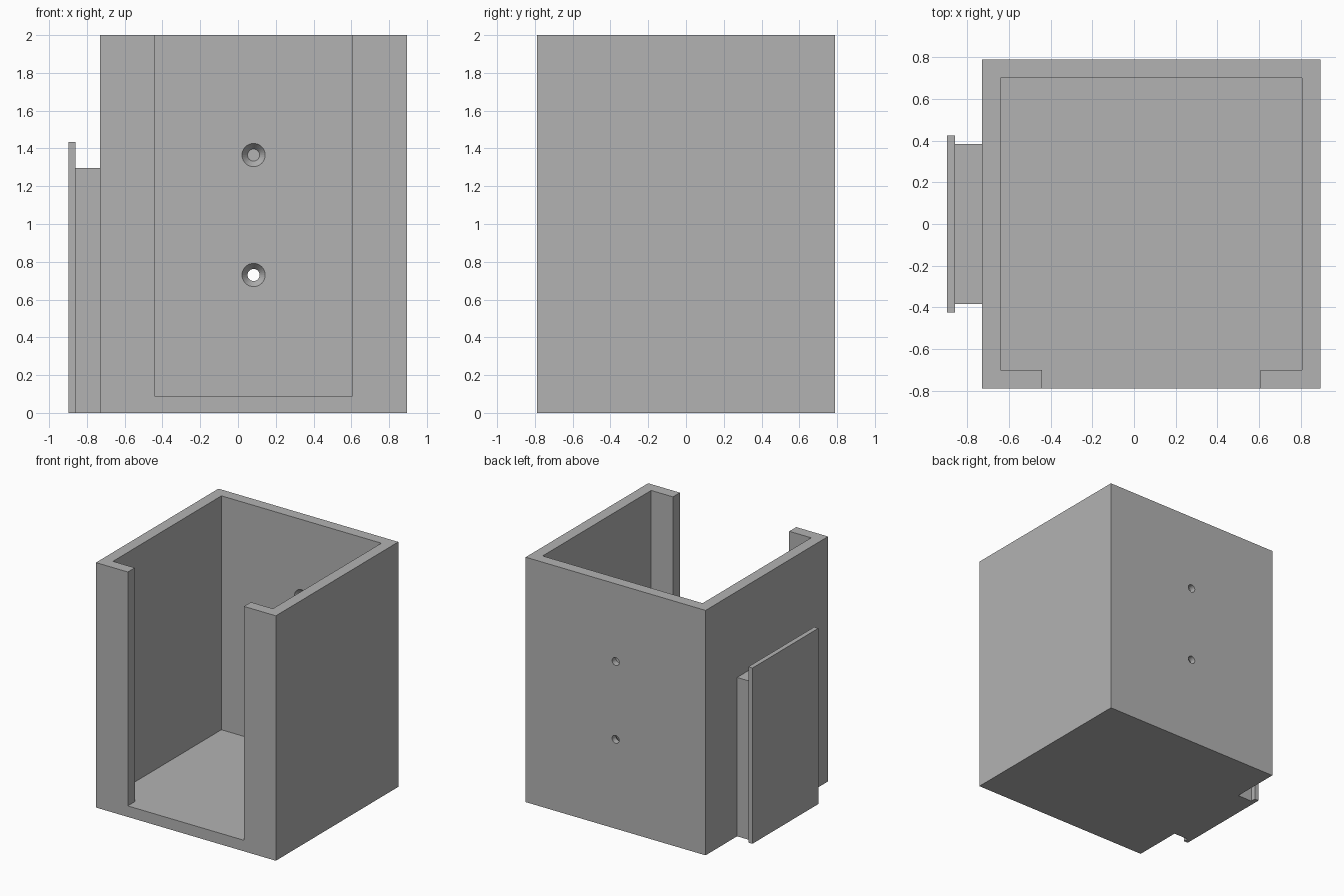
import bpy
import bmesh
from mathutils import Matrix

cube = bpy.data.objects.get("Cube")
if cube:
    bpy.data.objects.remove(cube, do_unlink=True)

# Single grey plastic
grey = bpy.data.materials.new("grey plastic")
grey.use_nodes = True
colour = (0.45, 0.45, 0.45, 1)
grey.diffuse_color = colour
grey.node_tree.nodes["Principled BSDF"].inputs["Base Color"].default_value = colour


def add_object(name, bm):
    mesh = bpy.data.meshes.new(name)
    bmesh.ops.recalc_face_normals(bm, faces=bm.faces)
    bm.to_mesh(mesh)
    bm.free()
    mesh.materials.append(grey)
    obj = bpy.data.objects.new(name, mesh)
    bpy.context.collection.objects.link(obj)
    return obj


def prism(name, outline, z0, z1):
    """Extrude a plan outline from z0 up to z1."""
    bm = bmesh.new()
    base = bm.faces.new([bm.verts.new((x, y, z0)) for x, y in outline])
    top = bmesh.ops.extrude_face_region(bm, geom=[base])["geom"]
    bmesh.ops.translate(bm, vec=(0, 0, z1 - z0),
                        verts=[v for v in top if isinstance(v, bmesh.types.BMVert)])
    return add_object(name, bm)


def rectangle(x0, x1, y0, y1):
    return [(x0, y0), (x1, y0), (x1, y1), (x0, y1)]


def cone_along_y(name, x, z, y0, y1, r0, r1):
    bm = bmesh.new()
    turn = Matrix.Translation((x, (y0 + y1) / 2, z)) @ Matrix.Rotation(-1.5707963, 4, "X")
    bmesh.ops.create_cone(bm, cap_ends=True, segments=32, radius1=r0, radius2=r1,
                          depth=y1 - y0, matrix=turn)
    return add_object(name, bm)


def cut(target, cutter):
    mod = target.modifiers.new("cut", "BOOLEAN")
    mod.operation = "DIFFERENCE"
    mod.solver = "EXACT"
    mod.object = cutter
    bpy.context.view_layer.objects.active = target
    bpy.ops.object.modifier_apply(modifier=mod.name)
    bpy.data.objects.remove(cutter, do_unlink=True)


# Open-topped holder: solid block, then cavity and front slot
left, right, depth, height, wall = -0.73, 0.895, 0.79, 2.0, 0.09
middle = (left + right) / 2
inner = depth - wall
holder = prism("holder_body", rectangle(left, right, -depth, depth), 0, height)
cavity = [(left + wall, -inner), (middle - 0.525, -inner), (middle - 0.525, -1),
          (middle + 0.525, -1), (middle + 0.525, -inner), (right - wall, -inner),
          (right - wall, inner), (left + wall, inner)]
cut(holder, prism("cavity_cutter", cavity, wall, height + 0.2))

# Countersunk screw holes through the back wall
for z in (0.73, 1.365):
    cut(holder, cone_along_y("screw_hole_cutter", middle, z, 0.6, 0.9, 0.032, 0.032))
    cut(holder, cone_along_y("countersink_cutter", middle, z, inner - 0.01, inner + 0.04,
                             0.069, 0.032))

# Side rail: spacer block and taller outer plate
prism("rail_spacer", rectangle(-0.86, left, -0.383, 0.383), 0, 1.297)
prism("rail_plate", rectangle(-0.898, -0.86, -0.425, 0.425), 0, 1.435)
